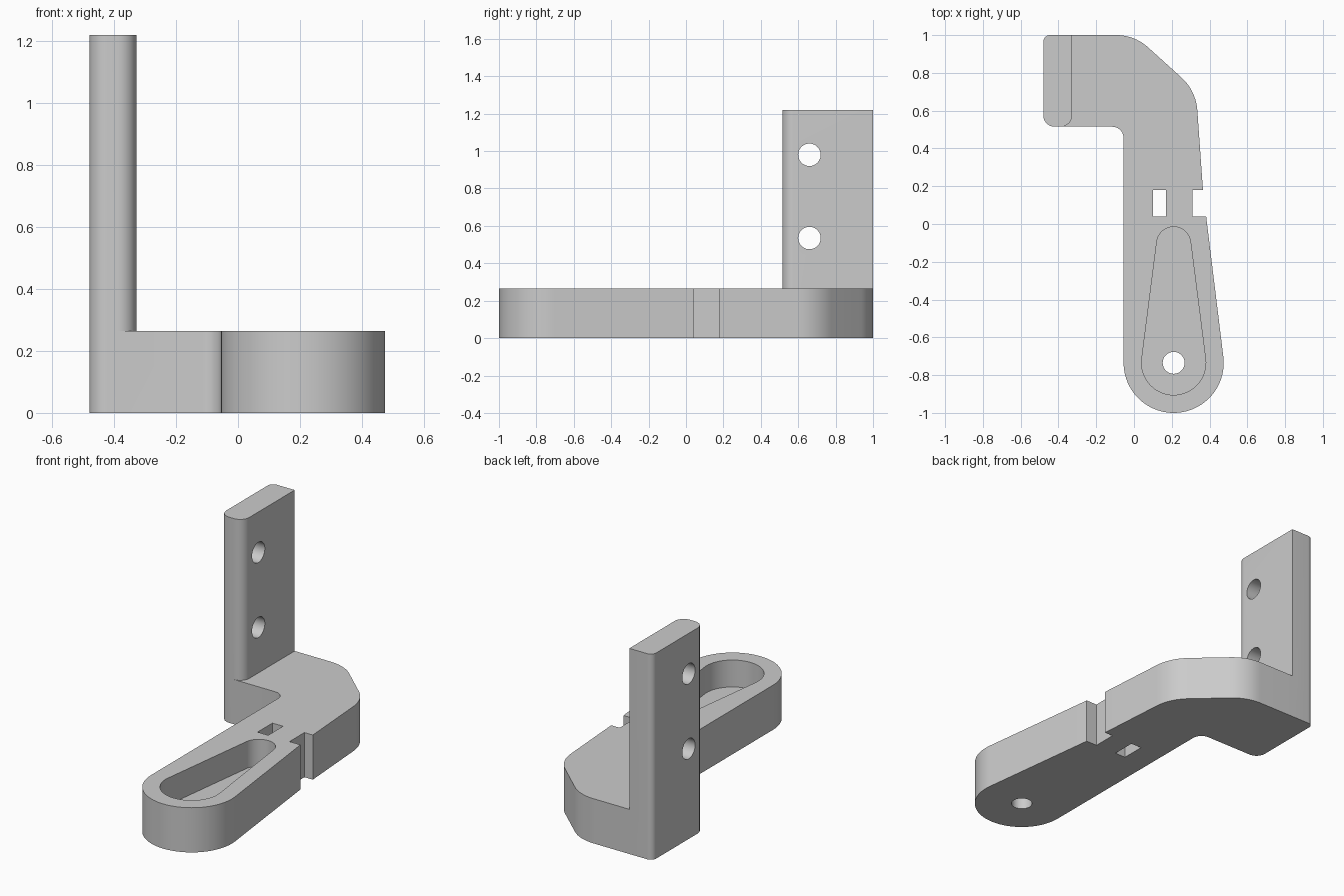
import bpy, bmesh, math
from mathutils import Vector, Matrix

cube = bpy.data.objects.get("Cube")
if cube:
    bpy.data.objects.remove(cube, do_unlink=True)

gray = bpy.data.materials.new("plain gray")
gray.use_nodes = True
COLOR = (0.6, 0.6, 0.6, 1)
gray.diffuse_color = COLOR
gray.node_tree.nodes["Principled BSDF"].inputs["Base Color"].default_value = COLOR

BASE_H, POST_H, FLOOR = 0.265, 1.22, 0.105
SLOT_Y = (0.04, 0.18)
END = (0.21, -0.735)          # centre of the round end


def arc(center, r, a0, a1, n=32):
    """Points on an arc, angles in degrees."""
    angles = [math.radians(a0 + (a1 - a0) * i / n) for i in range(n + 1)]
    return [(center[0] + r * math.cos(a), center[1] + r * math.sin(a)) for a in angles]


def fillet(corners, n=10):
    """Closed outline from (x, y, radius) corners."""
    out = []
    for i, (x, y, r) in enumerate(corners):
        p = Vector((x, y))
        if r == 0:
            out.append(p)
            continue
        a = (Vector(corners[i - 1][:2]) - p).normalized()
        b = (Vector(corners[(i + 1) % len(corners)][:2]) - p).normalized()
        half = a.angle(b) / 2
        c = p + (a + b).normalized() * (r / math.sin(half))
        u = (p + a * (r / math.tan(half)) - c).normalized()
        v = (p + b * (r / math.tan(half)) - c).normalized()
        out += [c + u.slerp(v, k / n) * r for k in range(n + 1)]
    return out


def extrude(name, outline, z0, z1):
    """Prism from a flat outline."""
    bm = bmesh.new()
    face = bm.faces.new([bm.verts.new((p[0], p[1], z0)) for p in outline])
    top = bmesh.ops.extrude_face_region(bm, geom=[face])["geom"]
    verts = [g for g in top if isinstance(g, bmesh.types.BMVert)]
    bmesh.ops.translate(bm, verts=verts, vec=(0, 0, z1 - z0))
    bmesh.ops.recalc_face_normals(bm, faces=bm.faces)
    mesh = bpy.data.meshes.new(name)
    bm.to_mesh(mesh)
    bm.free()
    obj = bpy.data.objects.new(name, mesh)
    mesh.materials.append(gray)
    bpy.context.collection.objects.link(obj)
    return obj


def select(obj):
    bpy.ops.object.select_all(action="DESELECT")
    obj.select_set(True)
    bpy.context.view_layer.objects.active = obj


def combine(obj, other, operation):
    """Apply a boolean and remove the helper."""
    mod = obj.modifiers.new("boolean", "BOOLEAN")
    mod.operation, mod.object, mod.solver = operation, other, "EXACT"
    select(obj)
    bpy.ops.object.modifier_apply(modifier=mod.name)
    bpy.data.objects.remove(other, do_unlink=True)


def box(x0, x1):
    return [(x0, SLOT_Y[0]), (x1, SLOT_Y[0]), (x1, SLOT_Y[1]), (x0, SLOT_Y[1])]


# Bent arm with a round end and a side notch
round_end = [(x, y, 0) for x, y in arc(END, 0.265, 180, 367, 48)]
side = [(0.382, 0.04, 0), (0.31, 0.04, 0), (0.31, 0.18, 0), (0.365, 0.18, 0)]
bend = [(0.328, 0.706, 0.26), (0.003, 1, 0.25), (-0.48, 1, 0.035),
        (-0.48, 0.515, 0.06), (-0.055, 0.515, 0.06)]
arm = extrude("bracket", fillet(round_end + side + bend), 0, BASE_H)

# Upright mounting plate with two screw holes
plate = extrude("upright_plate", fillet([(-0.48, 0.515, 0.06), (-0.328, 0.515, 0.06),
                                         (-0.328, 1, 0), (-0.48, 1, 0.035)]), 0, POST_H)
for z in (0.535, 0.98):
    hole = extrude("screw_hole_cutter", arc((0, 0), 0.06, 0, 352.5, 47), -0.2, 0.2)
    hole.data.transform(Matrix.Translation((-0.4, 0.66, z)) @ Matrix.Rotation(math.pi / 2, 4, "Y"))
    combine(plate, hole, "DIFFERENCE")
combine(arm, plate, "UNION")

# Tapered pocket, pivot hole and strap slot
pocket = arc(END, 0.17, 173, 367) + arc((0.21, -0.105), 0.09, 7, 173)
combine(arm, extrude("pocket_cutter", pocket, FLOOR, 0.5), "DIFFERENCE")
combine(arm, extrude("pivot_cutter", arc(END, 0.058, 0, 352.5, 47), -0.1, 0.2), "DIFFERENCE")
combine(arm, extrude("slot_cutter", box(0.1, 0.17), -0.1, 0.5), "DIFFERENCE")

select(arm)
bpy.ops.object.shade_smooth_by_angle(angle=math.radians(25))
